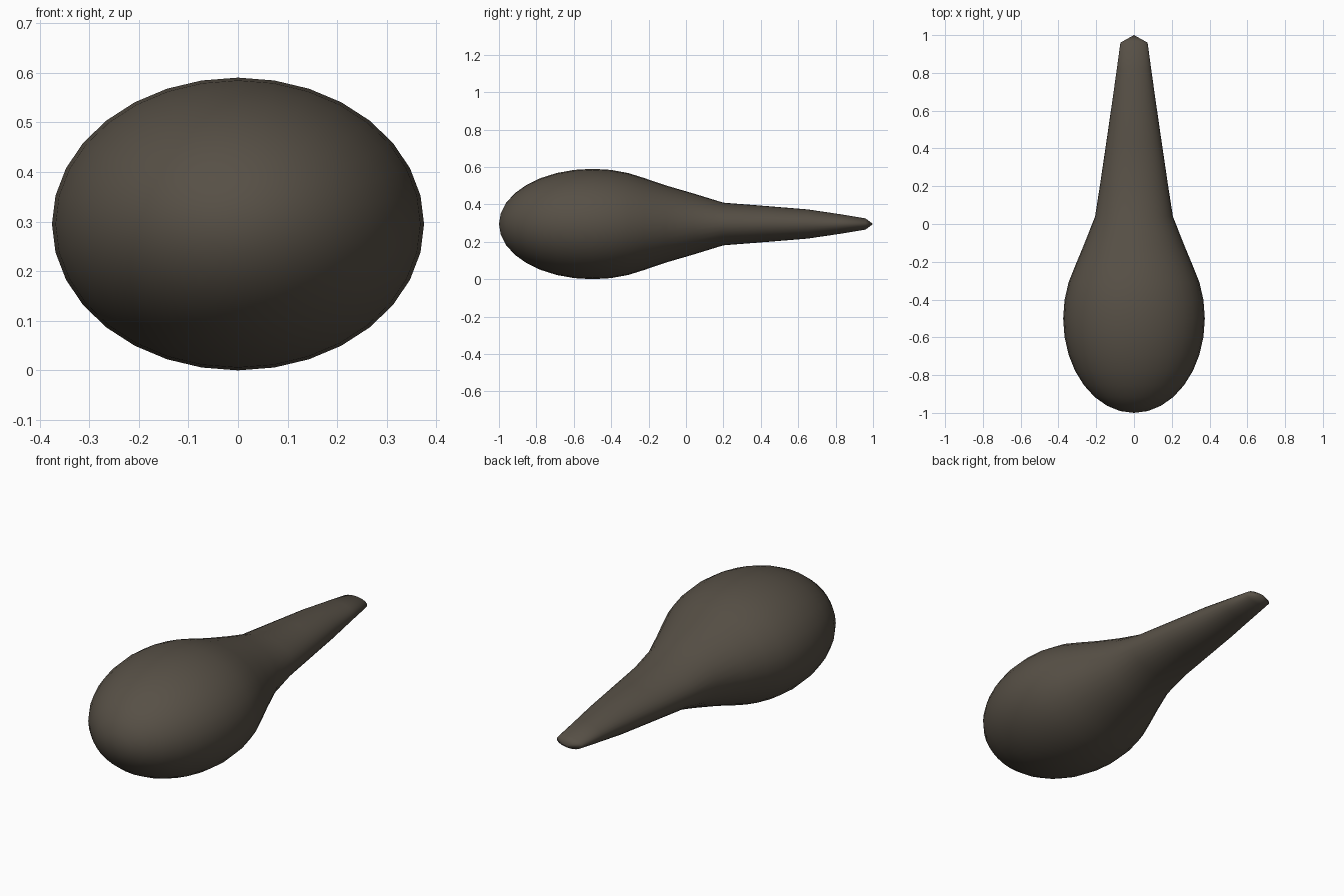
import bpy, bmesh, math

cube = bpy.data.objects.get("Cube")
if cube:
    bpy.data.objects.remove(cube, do_unlink=True)

SEGMENTS = 32
CENTRE_Z = 0.295

# Egg-shaped bulb: (y, half width, half height) rings from the front pole
rings = []
for k in range(1, 12):
    a = math.pi * k / 16
    rings.append((-0.5 - 0.5 * math.cos(a), 0.375 * math.sin(a), 0.295 * math.sin(a)))

# Shoulder and drawn-out flat neck
rings += [(-0.11, 0.265, 0.207), (0.04, 0.206, 0.163), (0.2, 0.181, 0.114),
          (0.43, 0.147, 0.096), (0.65, 0.115, 0.078), (0.82, 0.091, 0.053),
          (0.96, 0.072, 0.03)]

bm = bmesh.new()
loops = []
for y, rx, rz in rings:
    loop = []
    for s in range(SEGMENTS):
        t = math.tau * s / SEGMENTS
        loop.append(bm.verts.new((rx * math.cos(t), y, CENTRE_Z + rz * math.sin(t))))
    loops.append(loop)

# Skin between rings
for a, b in zip(loops, loops[1:]):
    for s in range(SEGMENTS):
        n = (s + 1) % SEGMENTS
        bm.faces.new((a[s], a[n], b[n], b[s]))

# Pointed caps at the front pole and the tip
for loop, y in ((loops[0], -1), (loops[-1], 1)):
    pole = bm.verts.new((0, y, CENTRE_Z))
    for s in range(SEGMENTS):
        bm.faces.new((loop[s], loop[(s + 1) % SEGMENTS], pole))
bmesh.ops.recalc_face_normals(bm, faces=bm.faces)

mesh = bpy.data.meshes.new("bulb_and_neck")
bm.to_mesh(mesh)
bm.free()
mesh.shade_smooth()
body = bpy.data.objects.new("bulb_and_neck", mesh)
bpy.context.collection.objects.link(body)

# Dark brown-grey
colour = (0.095, 0.08, 0.061, 1)
mat = bpy.data.materials.new("dark_brown_grey")
mat.use_nodes = True
mat.diffuse_color = colour
mat.node_tree.nodes["Principled BSDF"].inputs["Base Color"].default_value = colour
mesh.materials.append(mat)
